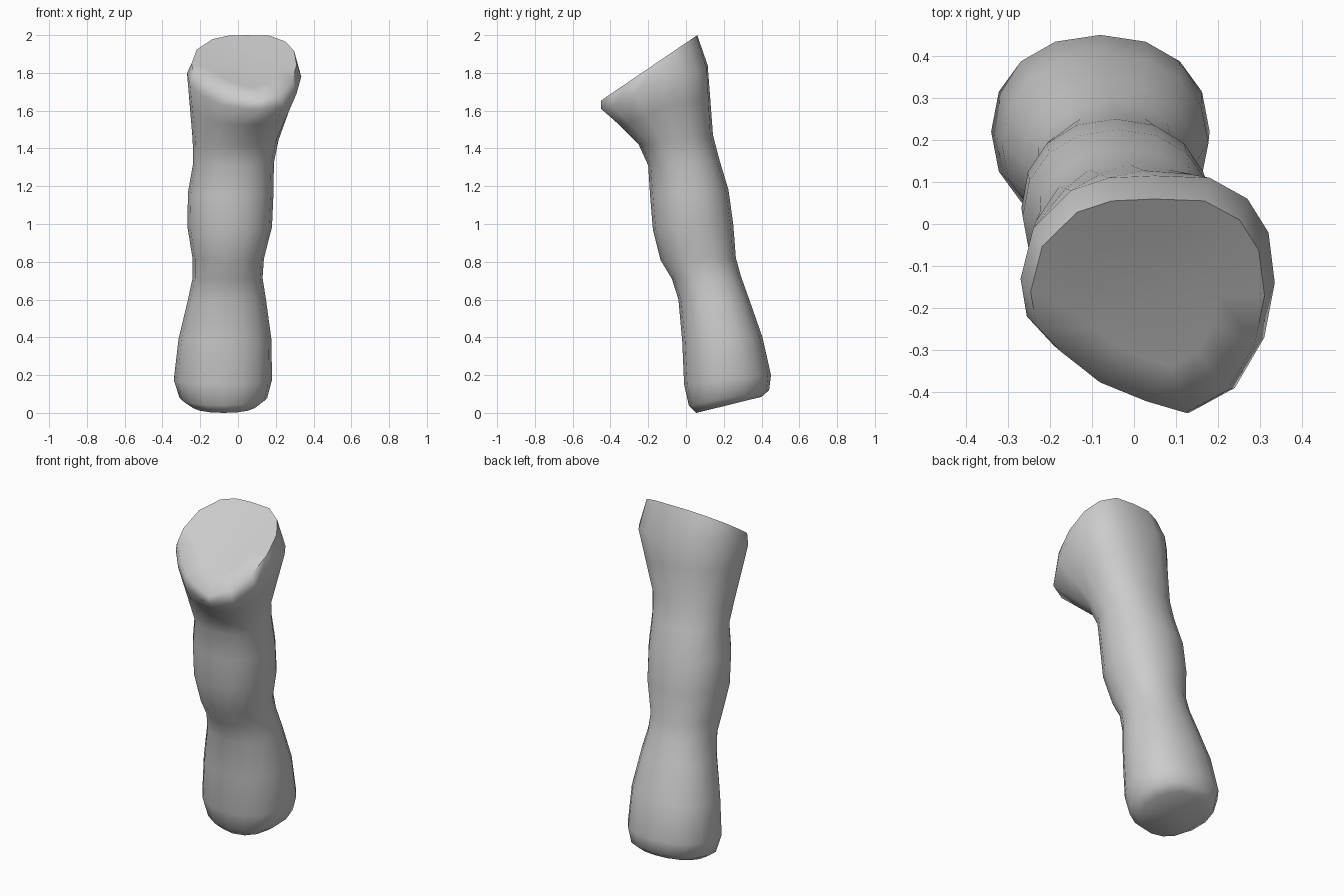
import bpy, bmesh, math

if "Cube" in bpy.data.objects:
    bpy.data.objects.remove(bpy.data.objects["Cube"])

N = 16

# Cross-sections, bottom up: front (y, z), back (y, z), left x, right x
SECTIONS = [
    (0.055, 0.0, 0.40, 0.085, -0.25, 0.10),
    (0.015, 0.04, 0.44, 0.12, -0.31, 0.155),
    (-0.01, 0.15, 0.45, 0.20, -0.34, 0.18),
    (-0.02, 0.38, 0.405, 0.40, -0.315, 0.177),
    (-0.04, 0.60, 0.335, 0.60, -0.265, 0.148),
    (-0.075, 0.71, 0.292, 0.72, -0.24, 0.13),
    (-0.135, 0.81, 0.264, 0.82, -0.24, 0.137),
    (-0.175, 0.97, 0.25, 1.00, -0.268, 0.18),
    (-0.19, 1.15, 0.225, 1.18, -0.265, 0.188),
    (-0.20, 1.31, 0.177, 1.34, -0.237, 0.19),
    (-0.25, 1.42, 0.143, 1.47, -0.24, 0.215),
]

# Widest outline of the flared head, counter-clockwise from +x
FLARE = [
    (0.335, -0.14, 1.78), (0.32, -0.02, 1.79), (0.27, 0.06, 1.80), (0.18, 0.11, 1.82),
    (0.05, 0.115, 1.84), (-0.06, 0.11, 1.85), (-0.15, 0.08, 1.86), (-0.24, -0.01, 1.85),
    (-0.27, -0.13, 1.80), (-0.255, -0.22, 1.74), (-0.19, -0.29, 1.68), (-0.09, -0.37, 1.63),
    (0.03, -0.42, 1.61), (0.13, -0.45, 1.61), (0.24, -0.39, 1.62), (0.31, -0.27, 1.69),
]


def power(v, e=0.92):
    return math.copysign(abs(v) ** e, v)


def section_ring(yf, zf, yb, zb, xl, xr):
    ring = []
    for i in range(N):
        a = 2 * math.pi * i / N
        c, s = power(math.cos(a)), power(math.sin(a))
        ring.append(((xl + xr) / 2 + (xr - xl) / 2 * c,
                     (yf + yb) / 2 + (yb - yf) / 2 * s,
                     (zf + zb) / 2 + (zb - zf) / 2 * s))
    return ring


def mix(p, q, t):
    return tuple(a + (b - a) * t for a, b in zip(p, q))


def rim_point(p):
    x = 0.03 + (p[0] - 0.03) * 0.92
    y = -0.44 + (p[1] + 0.44) * 0.9
    return (x, y, 1.66 + 0.68 * (y + 0.44))


# Shaft, flare, slanted rim and slightly dished end face
rings = [section_ring(*s) for s in SECTIONS]
rings.append([mix(p, q, 0.55) for p, q in zip(rings[-1], FLARE)])
rings.append(FLARE)
rim = [rim_point(p) for p in FLARE]
rings.append(rim)
top = tuple(sum(p[k] for p in rim) / N for k in range(3))
top = (top[0], top[1], top[2] - 0.02)
rings.append([mix(p, top, 0.4) for p in rim])
foot = tuple(sum(p[k] for p in rings[0]) / N for k in range(3))

bm = bmesh.new()
loops = [[bm.verts.new(p) for p in r] for r in rings]
for lo, hi in zip(loops, loops[1:]):
    for i in range(N):
        j = (i + 1) % N
        bm.faces.new((lo[i], lo[j], hi[j], hi[i]))
for loop, centre in ((loops[0][::-1], foot), (loops[-1], top)):
    c = bm.verts.new(centre)
    for i in range(N):
        bm.faces.new((loop[i], loop[(i + 1) % N], c))
bmesh.ops.recalc_face_normals(bm, faces=bm.faces)

mesh = bpy.data.meshes.new("flared_stump")
bm.to_mesh(mesh)
bm.free()
obj = bpy.data.objects.new("flared_stump", mesh)
bpy.context.collection.objects.link(obj)
bpy.context.view_layer.objects.active = obj
obj.select_set(True)
bpy.ops.object.shade_smooth_by_angle(angle=math.radians(70))
